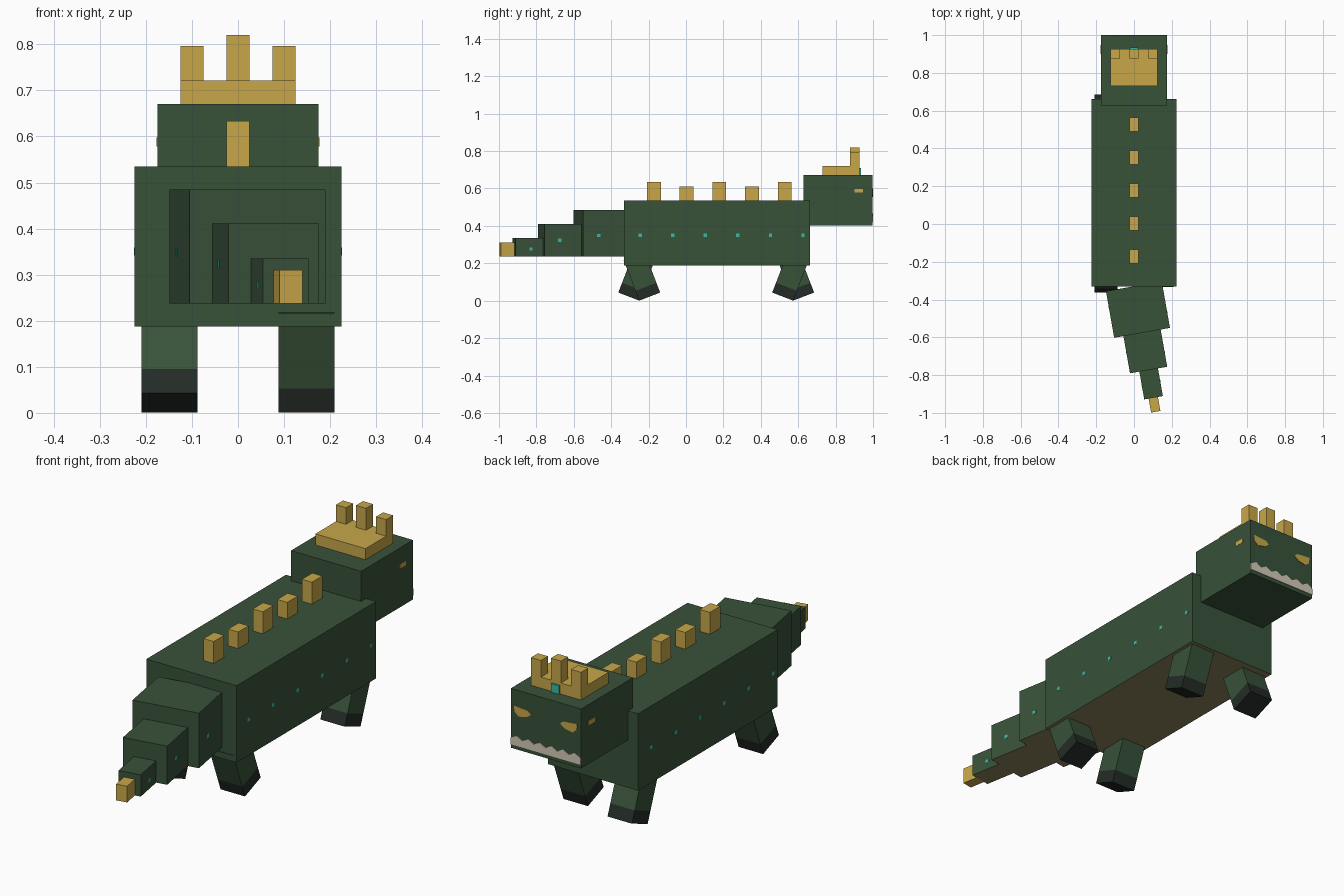
import bpy, bmesh, math
from mathutils import Matrix, Vector

if "Cube" in bpy.data.objects:
    bpy.data.objects.remove(bpy.data.objects["Cube"])


def material(name, r, g, b):
    lin = [((c / 255 + 0.055) / 1.055) ** 2.4 for c in (r, g, b)]
    m = bpy.data.materials.new(name)
    m.diffuse_color = (*lin, 1)
    m.use_nodes = True
    m.node_tree.nodes["Principled BSDF"].inputs["Base Color"].default_value = m.diffuse_color
    return m


GREEN = material("scale_green", 56, 82, 57)
BELLY = material("belly_olive", 138, 132, 92)
GOLD = material("gold", 200, 167, 74)
DARK = material("foot_black", 36, 44, 39)
TEAL = material("gem_teal", 58, 185, 168)
BONE = material("tooth_bone", 212, 202, 184)


def finish(name, bm, mats, matrix=Matrix()):
    bmesh.ops.recalc_face_normals(bm, faces=bm.faces)
    me = bpy.data.meshes.new(name)
    bm.to_mesh(me)
    bm.free()
    for m in mats:
        me.materials.append(m)
    ob = bpy.data.objects.new(name, me)
    ob.matrix_world = matrix
    bpy.context.collection.objects.link(ob)
    return ob


def box(name, center, size, *mats, rot=Matrix()):
    """Box; a second material goes on the underside."""
    bm = bmesh.new()
    bmesh.ops.create_cube(bm, size=1, matrix=Matrix.Diagonal((*size, 1)))
    if len(mats) > 1:
        for f in bm.faces:
            f.material_index = int(f.normal.z < -0.5)
    return finish(name, bm, mats, Matrix.Translation(center) @ rot)


def span(name, x, y, z, *mats):
    """Box given by its extent on each axis."""
    lo, hi = Vector((x[0], y[0], z[0])), Vector((x[1], y[1], z[1]))
    return box(name, (lo + hi) / 2, hi - lo, *mats)


def plate(name, outline, y, mat, thick=0.004):
    """Thin plate on the face, from an x-z outline."""
    bm = bmesh.new()
    face = bm.faces.new([bm.verts.new((x, y - 0.001, z)) for x, z in outline])
    ext = bmesh.ops.extrude_face_region(bm, geom=[face])
    verts = [v for v in ext["geom"] if isinstance(v, bmesh.types.BMVert)]
    bmesh.ops.translate(bm, verts=verts, vec=(0, thick, 0))
    return finish(name, bm, [mat])


# Trunk and head
span("body", (-0.225, 0.225), (-0.332, 0.663), (0.188, 0.535), GREEN, BELLY)
span("head", (-0.175, 0.175), (0.628, 0.998), (0.403, 0.671), GREEN)

# Crown
span("crown_base", (-0.125, 0.125), (0.73, 0.927), (0.665, 0.721), GOLD)
for i, top in ((-1, 0.796), (0, 0.82), (1, 0.796)):
    span("crown_prong", (i * 0.1 - 0.025, i * 0.1 + 0.025), (0.877, 0.927), (0.72, top), GOLD)
span("crown_gem", (-0.02, 0.02), (0.925, 0.935), (0.67, 0.71), TEAL)

# Back spines, alternating in height
for i in range(5):
    y = -0.172 + 0.175 * i
    span("back_spine", (-0.025, 0.025), (y - 0.037, y + 0.037),
         (0.53, 0.61 if i % 2 else 0.634), GOLD)

# Tail segments with a glowing spot on each flank
turn = Matrix.Rotation(math.radians(10), 4, 'Z')
TAIL = [  # x, y, width, length, top, spot offset, spot height
    (0.021, -0.453, 0.30, 0.25, 0.485, -0.04, 0.348),
    (0.060, -0.6745, 0.20, 0.20, 0.411, -0.018, 0.323),
    (0.0905, -0.846, 0.10, 0.15, 0.335, 0.008, 0.277),
]
for x, y, w, length, top, off, sz in TAIL:
    box("tail_segment", (x, y, (top + 0.237) / 2), (w, length, top - 0.237), GREEN, BELLY, rot=turn)
    for s in (-1, 1):
        p = Vector((x, y, sz)) + turn @ Vector((s * w / 2, s * off, 0))
        box("tail_spot", p, (0.002, 0.017, 0.017), TEAL, rot=turn)
box("tail_tip", (0.1085, -0.957, 0.2735), (0.05, 0.075, 0.073), GOLD, rot=turn)

# Flank spots
for s in (-1, 1):
    for i in range(6):
        y = 0.163 + s * (-0.408 + 0.174 * i)
        box("flank_spot", (s * 0.225, y, 0.35), (0.002, 0.017, 0.017), TEAL)

# Legs swung in a walking pose, with dark feet
LEG, FOOT = 0.156, 0.056
for s in (-1, 1):
    for pivot, swing in ((-0.25, s), (0.573, -s)):
        bm = bmesh.new()
        bmesh.ops.create_cube(bm, size=1, matrix=Matrix.Translation((0, 0, -0.04))
                              @ Matrix.Diagonal((0.122, 0.12, 2 * (LEG - 0.04), 1)))
        bmesh.ops.bisect_plane(bm, geom=bm.verts[:] + bm.edges[:] + bm.faces[:],
                               plane_co=(0, 0, FOOT - LEG), plane_no=(0, 0, 1))
        for f in bm.faces:
            f.material_index = int(f.calc_center_median().z < FOOT - LEG)
        finish("leg", bm, [GREEN, DARK], Matrix.Translation((s * 0.149, pivot, 0.1675))
               @ Matrix.Rotation(math.radians(21 * swing), 4, 'X'))

# Eyes on the face and marks on the cheeks
EYE = [(0.158, 0.6), (0.09, 0.594), (0.072, 0.58), (0.095, 0.563), (0.135, 0.555), (0.155, 0.572)]
for s in (-1, 1):
    plate("eye", [(s * x, z) for x, z in EYE], 0.998, GOLD)
    box("cheek_mark", (s * 0.175, 0.924, 0.588), (0.003, 0.046, 0.02), GOLD)

# Jagged row of teeth
top_edge = [(-0.174 + 0.029 * i, 0.466 if i % 2 else 0.45) for i in range(13)]
plate("teeth", [(0.174, 0.42), (-0.174, 0.42)] + top_edge, 0.998, BONE)
